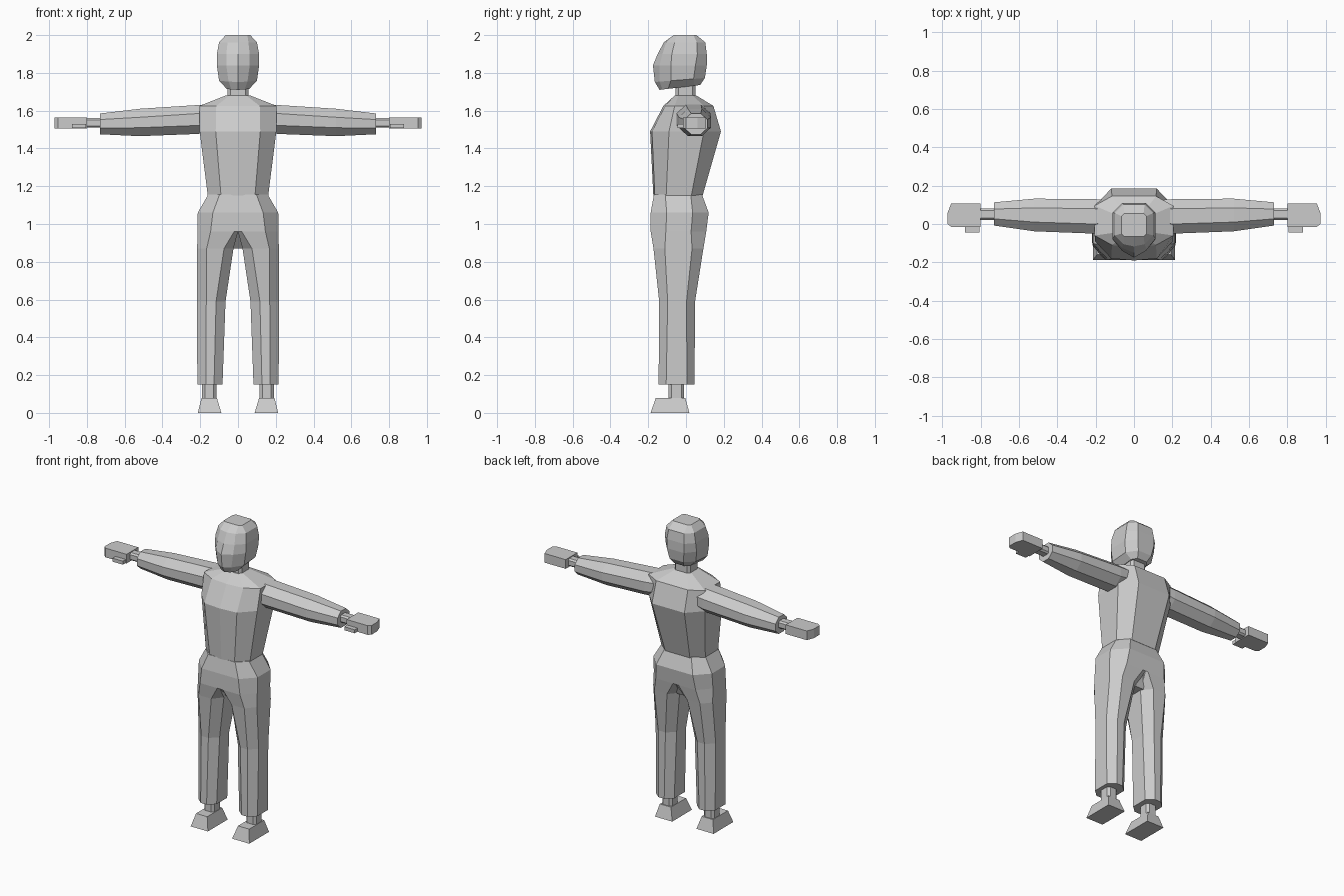
import bpy, bmesh


def ring(a0, a1, b0, b1, ca=0.0, cb=0.0, inner=True, ridge=0.0):
    """Chamfered rectangle outline; inner=False leaves the a0 corners almost square,
    ridge pushes the middle of the b0 side outwards."""
    ia, ib = (ca, cb) if inner else (0.02, 0.0)
    return [(a0 + ia, b0), ((a0 + a1) / 2, b0 - ridge), (a1 - ca, b0),
            (a1, b0 + cb), (a1, b1 - cb), (a1 - ca, b1),
            ((a0 + a1) / 2, b1), (a0 + ia, b1), (a0, b1 - ib), (a0, b0 + ib)]


def loft(name, levels, axis='Z', mirror=False):
    """levels: (height, outline, tilt). Joins the outlines along an axis."""
    bm = bmesh.new()
    rows = []
    for h, pts, tilt in levels:
        row = []
        for a, b in pts:
            co = (a, b, h + tilt * b) if axis == 'Z' else (h, a, b)
            row.append(bm.verts.new(co))
        rows.append(row)
    n = len(rows[0])
    for lo, hi in zip(rows, rows[1:]):
        for i in range(n):
            j = (i + 1) % n
            bm.faces.new((lo[i], lo[j], hi[j], hi[i]))
    bm.faces.new(rows[0][::-1])
    bm.faces.new(rows[-1])
    bmesh.ops.remove_doubles(bm, verts=bm.verts, dist=0.0001)
    bmesh.ops.recalc_face_normals(bm, faces=bm.faces)
    # open the seam on the mirror plane
    if mirror:
        seam = [f for f in bm.faces if all(abs(v.co.x) < 1e-4 for v in f.verts)]
        bmesh.ops.delete(bm, geom=seam, context='FACES')
    me = bpy.data.meshes.new(name)
    bm.to_mesh(me)
    bm.free()
    ob = bpy.data.objects.new(name, me)
    bpy.context.collection.objects.link(ob)
    if mirror:
        ob.modifiers.new("Mirror", 'MIRROR').use_axis = (True, False, False)
    return ob


def sym(z, hx, y0, y1, cx, cy, ridge=0.0, tilt=0.0):
    """Left-right symmetric level."""
    return (z, ring(-hx, hx, y0, y1, cx, cy, ridge=ridge), tilt)


# Head with a ridged face and slanted jaw
loft("head", [
    sym(1.727, 0.06, -0.125, 0.075, 0.025, 0.03, 0.015, 0.12),
    sym(1.765, 0.1, -0.14, 0.1, 0.05, 0.06, 0.025, 0.08),
    sym(1.84, 0.112, -0.14, 0.11, 0.05, 0.06, 0.035),
    sym(1.90, 0.112, -0.125, 0.11, 0.05, 0.05, 0.025),
    sym(1.962, 0.1, -0.105, 0.102, 0.045, 0.045, 0.012),
    sym(2.0, 0.065, -0.065, 0.055, 0.015, 0.015),
])
loft("neck", [sym(1.65, 0.056, -0.055, 0.05, 0.015, 0.015),
              sym(1.76, 0.056, -0.055, 0.05, 0.015, 0.015)])

# Torso
loft("torso", [
    sym(1.15, 0.16, -0.165, 0.088, 0.07, 0.06, 0.008),
    sym(1.49, 0.203, -0.18, 0.185, 0.085, 0.09, 0.01),
    sym(1.625, 0.205, -0.11, 0.145, 0.09, 0.05, 0.01),
    sym(1.68, 0.065, -0.06, 0.055, 0.02, 0.02),
])

# Trousers, one half mirrored
loft("trousers", [
    (0.15, ring(0.082, 0.215, -0.145, 0.045, 0.045, 0.04), 0),
    (0.59, ring(0.066, 0.218, -0.142, 0.048, 0.05, 0.045), 0),
    (0.87, ring(0.024, 0.216, -0.172, 0.092, 0.05, 0.06), 0),
    (0.96, ring(0.0, 0.215, -0.187, 0.107, 0.07, 0.08, inner=False), 0),
    (1.06, ring(0.0, 0.213, -0.187, 0.12, 0.08, 0.085, inner=False), 0),
    (1.155, ring(0.0, 0.158, -0.17, 0.085, 0.06, 0.06, inner=False), 0),
], mirror=True)
# Crotch wedge between the legs
loft("crotch", [sym(0.87, 0.03, -0.09, 0.05, 0, 0),
                sym(0.965, 0.03, -0.175, 0.09, 0, 0)])

# Sleeves
loft("sleeve", [
    (0.14, ring(-0.045, 0.125, 1.49, 1.635, 0.05, 0.045), 0),
    (0.21, ring(-0.05, 0.13, 1.477, 1.63, 0.05, 0.045), 0),
    (0.52, ring(-0.038, 0.132, 1.465, 1.61, 0.048, 0.045), 0),
    (0.73, ring(-0.008, 0.113, 1.475, 1.585, 0.035, 0.032), 0),
], axis='X', mirror=True)

# Wrists, hands and thumbs
loft("wrist", [(x, ring(0.02, 0.08, 1.51, 1.56, 0.01, 0.01), 0) for x in (0.7, 0.81)],
     axis='X', mirror=True)
loft("hand", [
    (0.80, ring(-0.015, 0.107, 1.505, 1.565), 0),
    (0.953, ring(-0.015, 0.107, 1.505, 1.565), 0),
    (0.971, ring(-0.0, 0.06, 1.505, 1.565), 0),
], axis='X', mirror=True)
loft("thumb", [(x, ring(-0.045, 0.0, 1.507, 1.53), 0) for x in (0.805, 0.88)],
     axis='X', mirror=True)

# Ankles and wedge-shaped feet
loft("ankle", [(z, ring(0.115, 0.19, -0.093, -0.01, 0.015, 0.015), 0) for z in (0.07, 0.2)],
     mirror=True)
loft("foot", [(0.0, ring(0.088, 0.213, -0.187, 0.018), 0),
              (0.08, ring(0.112, 0.193, -0.16, -0.004), 0)], mirror=True)
